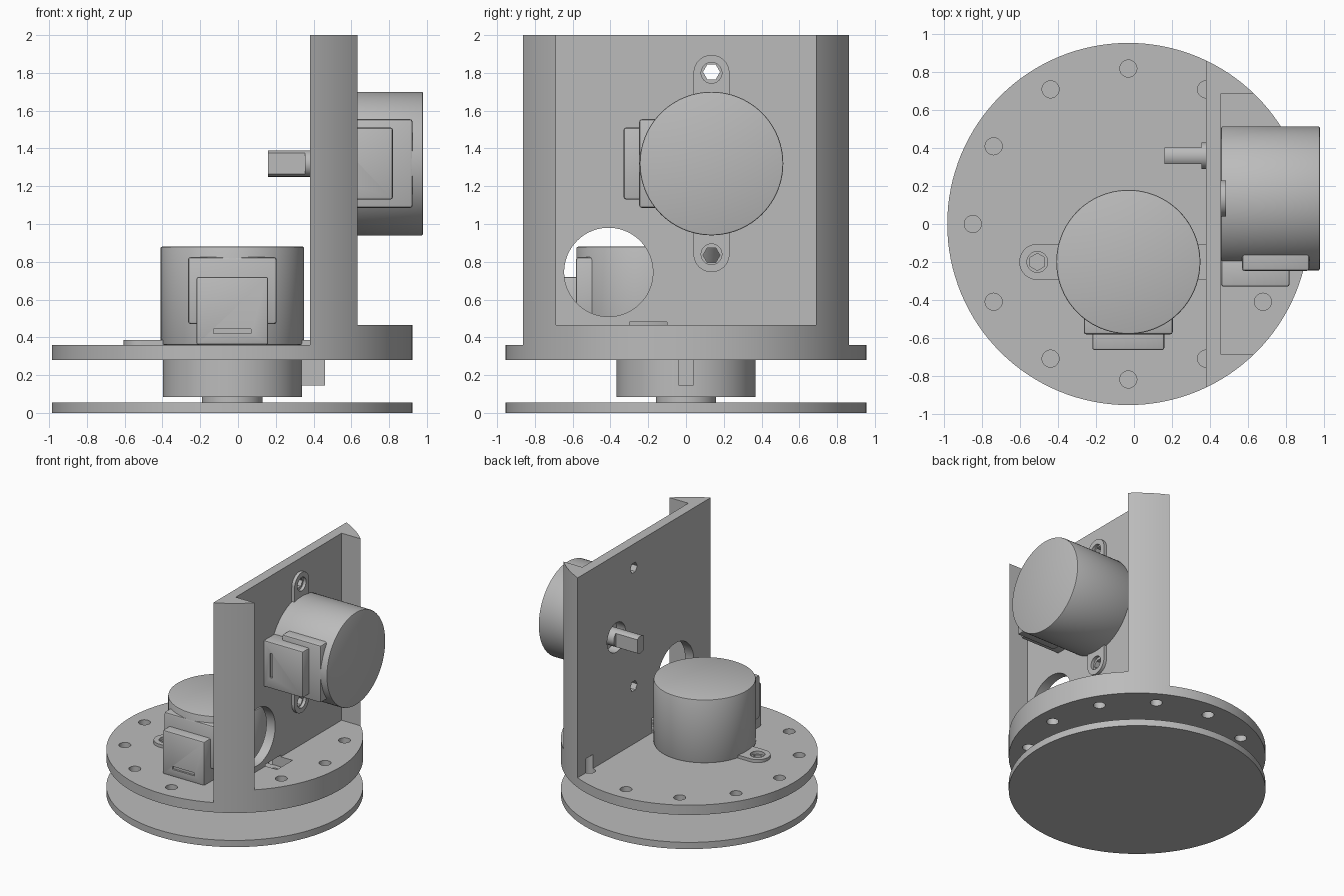
import bpy
from math import radians, cos, sin, pi
from mathutils import Matrix, Vector

old = bpy.data.objects.get("Cube")
if old:
    bpy.data.objects.remove(old)

grey = bpy.data.materials.new("plain_grey")
grey.use_nodes = True
grey.diffuse_color = (0.5, 0.5, 0.5, 1)
grey.node_tree.nodes["Principled BSDF"].inputs["Base Color"].default_value = (0.5, 0.5, 0.5, 1)

CX = -0.03          # axis of the round base
R = 0.955           # base radius


def finish(ob, name):
    ob.name = name
    bpy.ops.object.transform_apply(location=True, rotation=True, scale=True)
    ob.data.materials.clear()
    ob.data.materials.append(grey)
    return ob


def cyl(name, r, x, y, z0, z1, n=96):
    bpy.ops.mesh.primitive_cylinder_add(vertices=n, radius=r, depth=z1 - z0,
                                        location=(x, y, (z0 + z1) / 2))
    return finish(bpy.context.object, name)


def cyl_x(name, r, y, z, x0, x1, n=64):
    bpy.ops.mesh.primitive_cylinder_add(vertices=n, radius=r, depth=x1 - x0,
                                        location=((x0 + x1) / 2, y, z),
                                        rotation=(0, pi / 2, 0))
    return finish(bpy.context.object, name)


def box(name, lo, hi):
    lo, hi = Vector(lo), Vector(hi)
    bpy.ops.mesh.primitive_cube_add(size=1, location=(lo + hi) / 2)
    bpy.context.object.scale = hi - lo
    return finish(bpy.context.object, name)


def activate(ob):
    bpy.ops.object.select_all(action="DESELECT")
    ob.select_set(True)
    bpy.context.view_layer.objects.active = ob


def combine(ob, others, operation="DIFFERENCE"):
    for other in others:
        activate(ob)
        mod = ob.modifiers.new("combine", "BOOLEAN")
        mod.operation, mod.object, mod.solver = operation, other, "EXACT"
        bpy.ops.object.modifier_apply(modifier=mod.name)
        bpy.data.objects.remove(other)


def bevel(ob, width, segments=2):
    activate(ob)
    mod = ob.modifiers.new("bevel", "BEVEL")
    mod.width, mod.segments, mod.limit_method = width, segments, "ANGLE"
    mod.angle_limit = radians(40)
    bpy.ops.object.modifier_apply(modifier=mod.name)


def smooth(ob):
    activate(ob)
    bpy.ops.object.shade_smooth_by_angle(angle=radians(30))


def bolt_cutters(z0, z1):
    return [cyl("cutter", 0.045, CX + 0.82 * cos(a * pi / 6), 0.82 * sin(a * pi / 6), z0, z1, 32)
            for a in range(12)]


def motor(prefix, matrix):
    """Geared motor standing on its mounting face, with an offset shaft pointing down."""
    body = cyl(prefix + "_body", 0.38, 0, 0, 0, 0.52)
    bevel(body, 0.008)
    # mounting ears with screw holes
    ears = box(prefix + "_ears", (-0.48, -0.095, 0), (0.48, 0.095, 0.025))
    combine(ears, [cyl("end", 0.095, s * 0.48, 0, 0, 0.025, 48) for s in (-1, 1)], "UNION")
    combine(ears, [cyl("cutter", 0.055, s * 0.48, 0, -0.1, 0.1, 32) for s in (-1, 1)])
    # wire cover and connector block with a slot
    cover = box(prefix + "_wire_cover", (-0.235, -0.383, 0.11), (0.235, -0.2, 0.465))
    bevel(cover, 0.015)
    plug = box(prefix + "_connector", (-0.19, -0.465, 0), (0.19, -0.3, 0.36))
    bevel(plug, 0.012)
    combine(plug, [box("cutter", (-0.1, -0.5, 0.06), (0.1, -0.45, 0.085))])
    # shaft with two flats near its tip
    collar = cyl(prefix + "_shaft_collar", 0.07, 0, 0.225, -0.105, 0.01, 48)
    shaft = cyl(prefix + "_shaft", 0.07, 0, 0.225, -0.3, -0.1, 48)
    for v in shaft.data.vertices:
        v.co.y = min(max(v.co.y, 0.225 - 0.0425), 0.225 + 0.0425)
    for part in (body, ears, cover, plug, collar, shaft):
        part.data.transform(matrix)
        smooth(part)


# lower disc, spacer and hub
smooth(cyl("lower_disc", R, CX, 0, 0, 0.055, 128))
smooth(cyl("hub_spacer", 0.16, CX, 0, 0.05, 0.09, 64))
smooth(cyl("hub", 0.368, CX, 0, 0.085, 0.28))
box("hub_tab", (0.3, -0.04, 0.145), (0.46, 0.04, 0.28))

# upper plate with its ring of bolt holes and motor screw holes
plate = cyl("upper_plate", R, CX, 0, 0.28, 0.36, 128)
combine(plate, bolt_cutters(0.2, 0.5))
combine(plate, [cyl("cutter", 0.045, CX + s * 0.48, -0.2, 0.2, 0.5, 6) for s in (-1, 1)])
smooth(plate)

# upright wall: a slice of the round, hollowed out between two side flanges
wall = cyl("upright_wall", R, CX, 0, 0.36, 2, 128)
combine(wall, [
    box("cutter", (-2, -2, 0), (0.38, 2, 3)),
    box("cutter", (0.46, -0.687, 0.465), (2, 0.687, 3)),
    cyl_x("cutter", 0.235, -0.41, 0.745, 0.2, 0.6, 96),
    cyl_x("cutter", 0.12, 0.36, 1.32, 0.2, 0.6),
    cyl_x("cutter", 0.045, 0.135, 1.805, 0.2, 0.6, 6),
    cyl_x("cutter", 0.045, 0.135, 0.835, 0.2, 0.6, 6),
    box("cutter", (0.2, -0.3, 0.3), (0.565, -0.1, 0.48)),
])
combine(wall, bolt_cutters(0.3, 0.475))
smooth(wall)

# one motor on the plate, one on the wall
motor("base_motor", Matrix.Translation((CX, -0.2, 0.36)))
motor("wall_motor", Matrix.Translation((0.46, 0.135, 1.32)) @ Matrix.Rotation(pi / 2, 4, "Y"))
